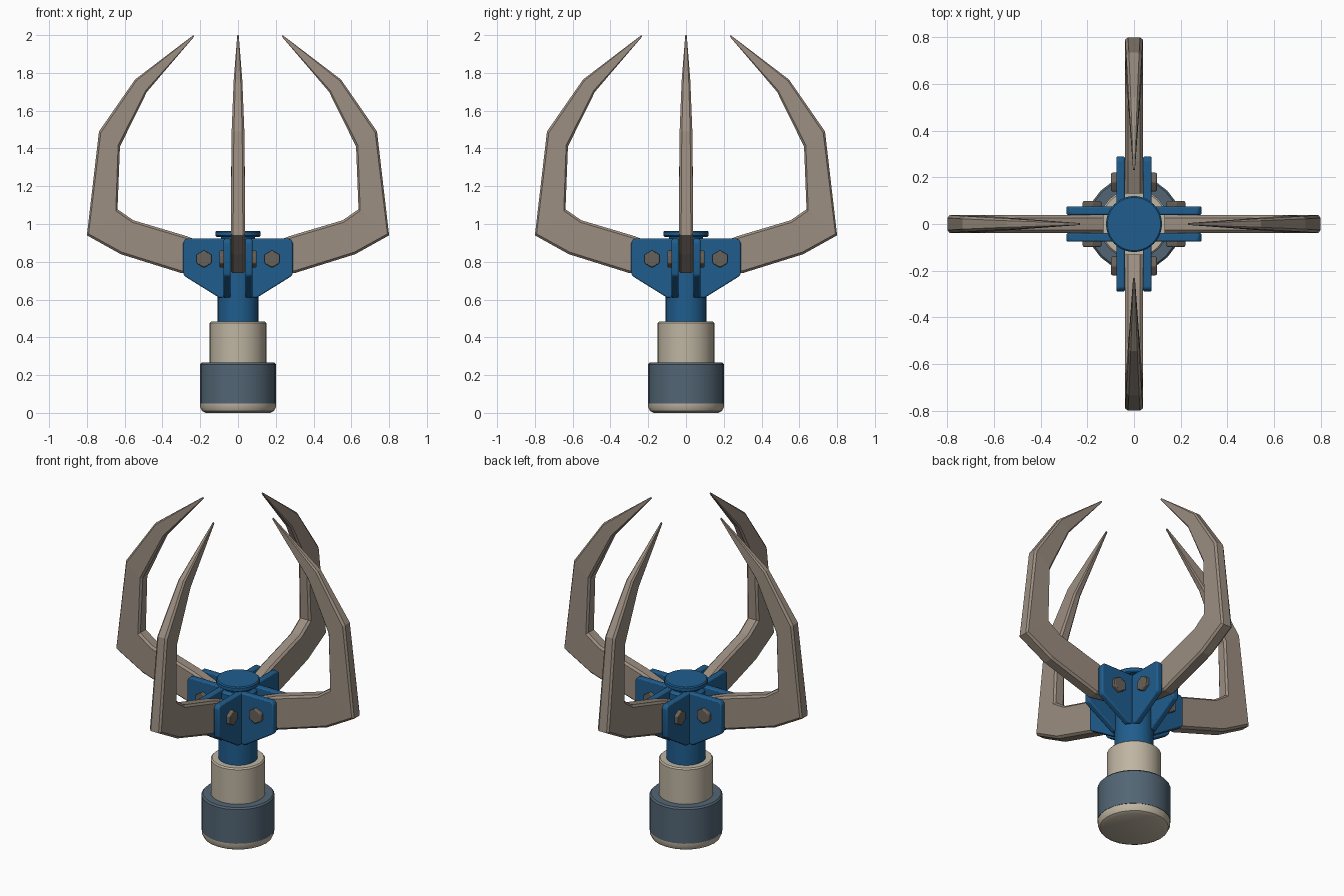
import bpy, bmesh, math
from mathutils import Matrix, Vector

cube = bpy.data.objects.get("Cube")
if cube:
    bpy.data.objects.remove(cube, do_unlink=True)


def material(name, rgb):
    m = bpy.data.materials.new(name)
    m.use_nodes = True
    m.diffuse_color = (*rgb, 1)
    m.node_tree.nodes["Principled BSDF"].inputs["Base Color"].default_value = (*rgb, 1)
    return m


blue = material("blue paint", (0.014, 0.11, 0.27))
horn = material("claw taupe", (0.33, 0.27, 0.22))
cream = material("cream", (0.52, 0.46, 0.36))
slate = material("slate grey", (0.085, 0.13, 0.175))
steel = material("dark bolt", (0.14, 0.12, 0.10))


def finish(name, bm, mat, angle=0.0, bevel=0.0):
    """Turn a bmesh into an object turned about z, with optional bevel."""
    bmesh.ops.recalc_face_normals(bm, faces=bm.faces)
    bm.transform(Matrix.Rotation(angle, 4, "Z"))
    mesh = bpy.data.meshes.new(name)
    bm.to_mesh(mesh)
    bm.free()
    mesh.materials.append(mat)
    ob = bpy.data.objects.new(name, mesh)
    bpy.context.collection.objects.link(ob)
    if bevel:
        mod = ob.modifiers.new("Bevel", "BEVEL")
        mod.width, mod.segments = bevel, 2
        mod.limit_method, mod.angle_limit = "ANGLE", math.radians(30)
    bpy.ops.object.select_all(action="DESELECT")
    ob.select_set(True)
    bpy.context.view_layer.objects.active = ob
    bpy.ops.object.shade_smooth_by_angle(angle=math.radians(30))
    return ob


def lathe(name, mat, profile, sides):
    """Closed solid of revolution from (radius, z) points."""
    bm = bmesh.new()
    rings = []
    for r, z in profile:
        turns = [2 * math.pi * i / sides for i in range(sides)]
        rings.append([bm.verts.new((r * math.cos(a), r * math.sin(a), z)) for a in turns])
    skin(bm, rings)
    return finish(name, bm, mat)


def skin(bm, rings):
    """Join successive rings with quads and cap both ends."""
    n = len(rings[0])
    for a, b in zip(rings, rings[1:]):
        for i in range(n):
            j = (i + 1) % n
            bm.faces.new((a[i], a[j], b[j], b[i]))
    bm.faces.new(rings[0])
    bm.faces.new(rings[-1])


# Handle and hub, stacked from the ground up
lathe("base_foot", cream, [(0.17, 0), (0.19, 0.01), (0.2, 0.03), (0.2, 0.052)], 24)
lathe("base_collar", slate, [(0.202, 0.05), (0.202, 0.257), (0.194, 0.266)], 24)
lathe("sleeve", cream, [(0.15, 0.25), (0.15, 0.475), (0.143, 0.483)], 24)
lathe("hub_post", blue, [(0.108, 0.47), (0.108, 0.9), (0.09, 0.915), (0.09, 0.94)], 32)
lathe("hub_cap", blue, [(0.112, 0.932), (0.12, 0.938), (0.12, 0.957), (0.114, 0.963)], 40)


# Bracket plate: a V-bottomed sheet, one on each side of the hub
def bracket_plate(angle):
    half = [(0.1, 0.61), (0.285, 0.725), (0.29, 0.74), (0.29, 0.905), (0.275, 0.922)]
    outline = half + [(-x, z) for x, z in reversed(half)]
    bm = bmesh.new()
    rings = [[bm.verts.new((x, y, z)) for x, z in outline] for y in (-0.076, -0.039)]
    skin(bm, rings)
    finish("bracket_plate", bm, blue, angle, 0.007)


def bolt(x, angle):
    bm = bmesh.new()
    place = Matrix.Translation((x, -0.084, 0.815)) @ Matrix.Rotation(math.pi / 2, 4, "X")
    bmesh.ops.create_cone(bm, cap_ends=True, segments=6, radius1=0.046,
                          radius2=0.046, depth=0.028, matrix=place)
    finish("bolt_head", bm, steel, angle, 0.005)


# Claw: stations of outer edge, inner edge, half thickness and chamfer
STATIONS = [
    ((0.13, 0.765), (0.13, 0.88), 0.038, 0.012),
    ((0.30, 0.74), (0.27, 0.935), 0.038, 0.012),
    ((0.62, 0.84), (0.555, 1.02), 0.038, 0.012),
    ((0.80, 0.94), (0.638, 1.078), 0.038, 0.012),
    ((0.736, 1.49), (0.625, 1.41), 0.034, 0.012),
    ((0.545, 1.765), (0.482, 1.70), 0.023, 0.009),
    ((0.236, 2.0), (0.232, 1.992), 0.004, 0.001),
]


def claw(angle):
    bm = bmesh.new()
    rings = []
    for outer, inner, half, cut in STATIONS:
        o, i = (Vector((p[0], 0, p[1])) for p in (outer, inner))
        step = (i - o).normalized() * cut
        side, flat = Vector((0, half, 0)), Vector((0, half - cut, 0))
        ring = [o - flat, o + step - side, i - step - side, i - flat,
                i + flat, i - step + side, o + step + side, o + flat]
        rings.append([bm.verts.new(p) for p in ring])
    skin(bm, rings)
    ob = finish("claw", bm, horn, angle)
    for f in ob.data.polygons:
        f.use_smooth = False


# Four-fold repeat around the hub
for k in range(4):
    turn = k * math.pi / 2
    bracket_plate(turn)
    claw(turn)
    for x in (-0.18, 0.18):
        bolt(x, turn)
